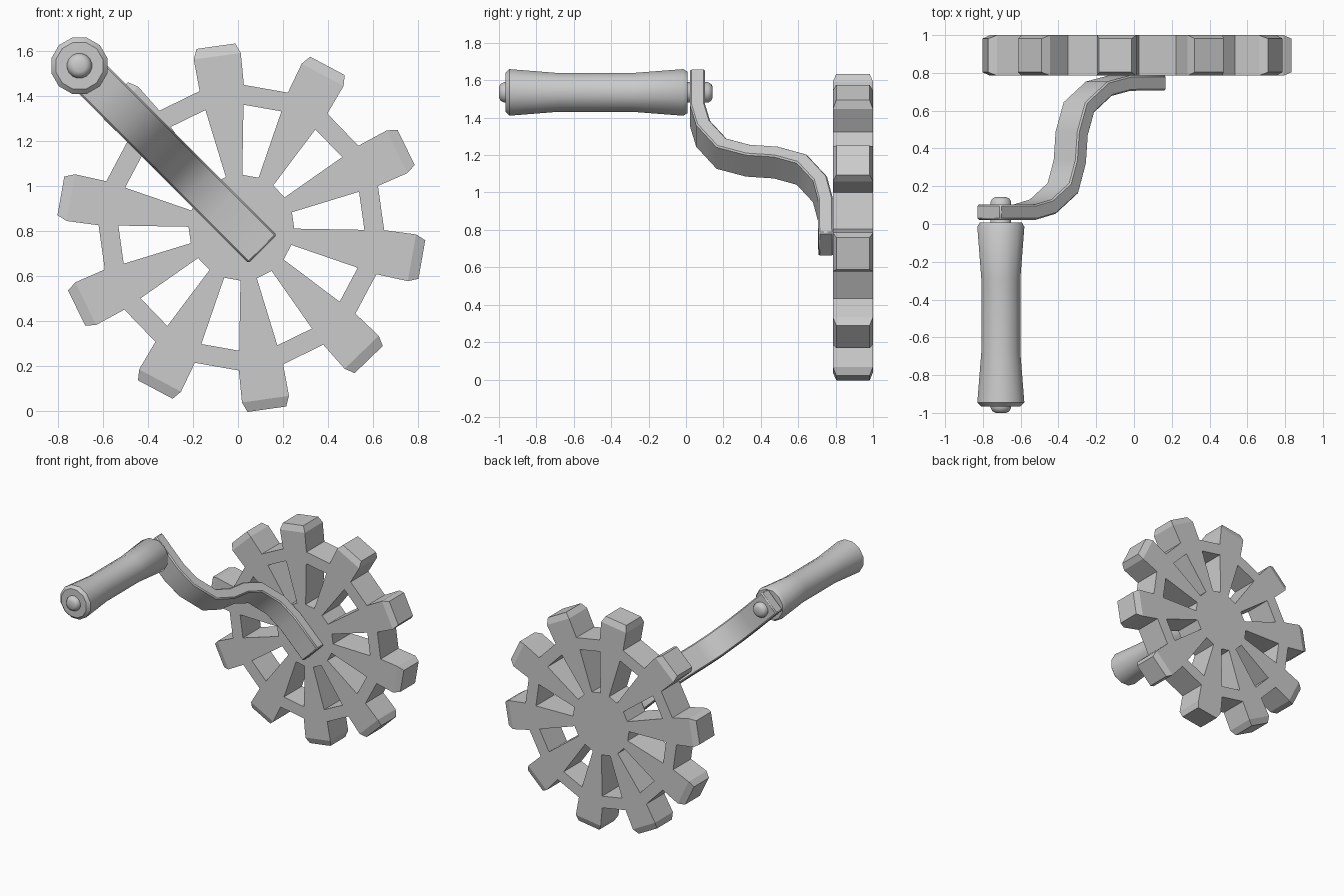
import bpy, bmesh, math
from mathutils import Vector

if "Cube" in bpy.data.objects:
    bpy.data.objects.remove(bpy.data.objects["Cube"])


def finish(name, bm, smooth=None):
    bmesh.ops.recalc_face_normals(bm, faces=bm.faces)
    mesh = bpy.data.meshes.new(name)
    bm.to_mesh(mesh)
    bm.free()
    ob = bpy.data.objects.new(name, mesh)
    bpy.context.collection.objects.link(ob)
    if smooth:
        bpy.ops.object.select_all(action='DESELECT')
        ob.select_set(True)
        bpy.context.view_layer.objects.active = ob
        bpy.ops.object.shade_smooth_by_angle(angle=math.radians(smooth))
    return ob


# Gear: 20 sectors, every other one carries a spoke and a tooth
def gear(cx=0.015, cz=0.815, y0=0.785, y1=1.0):
    bm = bmesh.new()

    def ring(r, half=9):
        pts = []
        for i in range(10):
            for s in (-half, half):
                a = math.radians(98 + 36 * i + s)
                pts.append(bm.verts.new((cx + r * math.cos(a), y0, cz + r * math.sin(a))))
        return pts

    hub, inner, outer = ring(0.235), ring(0.547), ring(0.635)
    shoulder = ring(0.777, 7.8)
    bm.faces.new(hub)
    for i in range(20):
        j = (i + 1) % 20
        bm.faces.new((inner[i], inner[j], outer[j], outer[i]))
        if i % 2 == 0:
            bm.faces.new((hub[i], hub[j], inner[j], inner[i]))
            bm.faces.new((outer[i], outer[j], shoulder[j], shoulder[i]))
    ext = bmesh.ops.extrude_face_region(bm, geom=bm.faces[:])
    bmesh.ops.translate(bm, vec=(0, y1 - y0, 0),
                        verts=[g for g in ext['geom'] if isinstance(g, bmesh.types.BMVert)])
    bmesh.ops.recalc_face_normals(bm, faces=bm.faces)
    # chamfered tooth tips
    centre = Vector((cx, (y0 + y1) / 2, cz))
    tips = [f for f in bm.faces if (f.calc_center_median() - centre).length > 0.74
            and abs(f.normal.y) < 0.5]
    bmesh.ops.inset_individual(bm, faces=tips, thickness=0.026, depth=0.045)
    finish("gear_wheel", bm)


# Crank arm: flat bar swept along an S curve, leaning 45 degrees
def arm():
    path = [(0.0625, 1.60), (0.0625, 1.41), (0.092, 1.313), (0.19, 1.207), (0.33, 1.17),
            (0.48, 1.16), (0.618, 1.122), (0.716, 1.017), (0.745, 0.91), (0.7475, 0.72)]
    k = math.sqrt(0.5)
    p = [Vector((0.83 - z, y, z)) for y, z in path]
    side = Vector((k, 0, k))
    bm = bmesh.new()
    rings = []
    for i, c in enumerate(p):
        a = (c - p[i - 1]).normalized() if i else (p[1] - c).normalized()
        b = (p[i + 1] - c).normalized() if i < len(p) - 1 else a
        t = (a + b).normalized()
        n = side.cross(t).normalized() * 0.04 / max(t.dot(a), 0.5)
        rings.append([bm.verts.new(c + side * 0.089 * u + n * v)
                      for u, v in ((-1, -1), (1, -1), (1, 1), (-1, 1))])
    for r, s in zip(rings, rings[1:]):
        for j in range(4):
            m = (j + 1) % 4
            bm.faces.new((r[j], r[m], s[m], s[j]))
    bm.faces.new(rings[0])
    bm.faces.new(rings[-1])
    ob = finish("crank_arm", bm, 40)
    bev = ob.modifiers.new("edge_bevel", 'BEVEL')
    bev.width = 0.008
    bev.segments = 1
    bev.limit_method = 'ANGLE'
    bev.angle_limit = math.radians(60)


# Turned parts around the handle axis; profile is (y, radius)
def turned(name, profile, sides, smooth):
    bm = bmesh.new()
    rings = []
    for y, r in profile:
        rings.append([bm.verts.new((-0.705 + r * math.cos(2 * math.pi * (i + 0.5) / sides), y,
                                    1.535 + r * math.sin(2 * math.pi * (i + 0.5) / sides)))
                      for i in range(sides)])
    for r, s in zip(rings, rings[1:]):
        for i in range(sides):
            j = (i + 1) % sides
            bm.faces.new((r[i], r[j], s[j], s[i]))
    bm.faces.new(rings[0])
    bm.faces.new(rings[-1])
    finish(name, bm, smooth)


gear()
arm()
turned("handle_grip", [(-0.965, 0.108), (-0.945, 0.129), (-0.68, 0.107), (-0.29, 0.107),
                       (-0.015, 0.129), (0.008, 0.115)], 12, 35)
turned("handle_pin", [(-1.0, 0.028), (-0.992, 0.045), (-0.972, 0.056),
                      (0.118, 0.056), (0.135, 0.045), (0.143, 0.028)], 16, 50)
